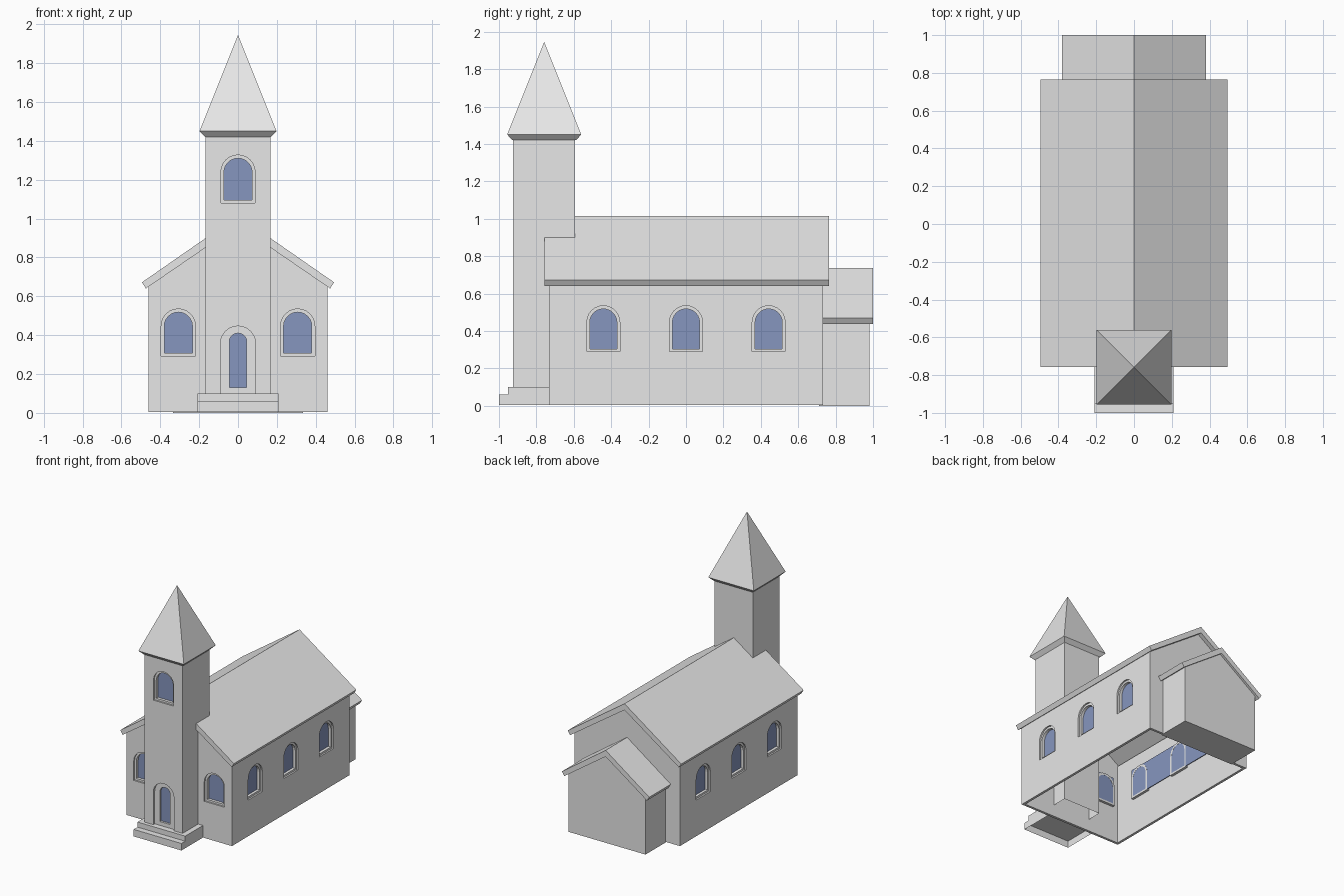
import bpy
import bmesh
from math import cos, sin, pi, sqrt
from mathutils import Matrix, Vector

if "Cube" in bpy.data.objects:
    bpy.data.objects.remove(bpy.data.objects["Cube"])


def material(name, rgb):
    m = bpy.data.materials.new(name)
    m.use_nodes = True
    m.diffuse_color = (*rgb, 1)
    m.node_tree.nodes["Principled BSDF"].inputs["Base Color"].default_value = (*rgb, 1)
    return m


GREY = material("plain grey", (0.8, 0.8, 0.8))
BLUE = material("window blue", (0.24, 0.305, 0.52))


def add_object(name, mesh, mat):
    mesh.materials.clear()
    mesh.materials.append(mat)
    ob = bpy.data.objects.new(name, mesh)
    bpy.context.collection.objects.link(ob)
    return ob


def bm_object(name, bm, mat=GREY):
    mesh = bpy.data.meshes.new(name)
    bm.to_mesh(mesh)
    bm.free()
    return add_object(name, mesh, mat)


def prism(name, profile, y0, y1, open_sides=()):
    """Extrude an xz profile along y, leaving out faces by direction."""
    bm = bmesh.new()
    face = bm.faces.new([bm.verts.new((x, y0, z)) for x, z in profile])
    new = bmesh.ops.extrude_face_region(bm, geom=[face], use_keep_orig=True)["geom"]
    bmesh.ops.translate(bm, vec=(0, y1 - y0, 0),
                        verts=[g for g in new if isinstance(g, bmesh.types.BMVert)])
    bmesh.ops.recalc_face_normals(bm, faces=bm.faces)
    bm.normal_update()
    gone = [f for f in bm.faces if any(f.normal.dot(Vector(d)) > 0.99 for d in open_sides)]
    bmesh.ops.delete(bm, geom=gone, context='FACES')
    return bm_object(name, bm)


def rect(u0, u1, v0, v1):
    return [(u0, v0), (u1, v0), (u1, v1), (u0, v1)]


def arch(u, v0, v1, w):
    """Round-headed outline centred on u."""
    r = w / 2
    head = [(u + r * cos(pi * i / 12), v1 - r + r * sin(pi * i / 12)) for i in range(13)]
    return [(u - r, v0), (u + r, v0)] + head


def panel(name, outline, holes, angle, dist, depth0, depth1, mat=GREY):
    """Upright plate with holes; its outside faces -y turned by angle."""
    cu = bpy.data.curves.new(name, 'CURVE')
    cu.dimensions = '2D'
    cu.fill_mode = 'BOTH'
    cu.extrude = (depth1 - depth0) / 2
    for pts in [outline] + holes:
        sp = cu.splines.new('POLY')
        sp.points.add(len(pts) - 1)
        for p, (u, v) in zip(sp.points, pts):
            p.co = (u, v, 0, 1)
        sp.use_cyclic_u = True
    tmp = bpy.data.objects.new(name + "_curve", cu)
    mesh = bpy.data.meshes.new_from_object(tmp)
    bpy.data.objects.remove(tmp)
    bm = bmesh.new()
    bm.from_mesh(mesh)
    bmesh.ops.remove_doubles(bm, verts=bm.verts, dist=0.0002)
    bmesh.ops.recalc_face_normals(bm, faces=bm.faces)
    for f in bm.faces:
        f.smooth = False
    place = (Matrix.Rotation(angle, 4, 'Z')
             @ Matrix.Translation((0, -dist + (depth0 + depth1) / 2, 0))
             @ Matrix.Rotation(pi / 2, 4, 'X'))
    bmesh.ops.transform(bm, matrix=place, verts=bm.verts)
    bpy.data.meshes.remove(mesh)
    return bm_object(name, bm, mat)


def window(name, u, v0, v1, angle, dist, plate=True):
    """Recessed frame with a pane behind it; returns the wall hole."""
    outer = arch(u, v0, v1, 0.176)
    panel(name + "_frame", outer, [arch(u, v0 + 0.015, v1 - 0.017, 0.145)],
          angle, dist, 0.012, 0.04)
    if plate:
        panel(name + "_glass", rect(u - 0.08, u + 0.08, v0 + 0.01, v1 - 0.01), [],
              angle, dist, 0.034, 0.039, BLUE)
    return outer


WALL = 0.02
W, L = 0.46, 0.7325
BASE = 0.005

# Nave side walls, each with three windows sharing one long pane
side = rect(-L, L, BASE, 0.65)
for label, angle in (("right", -pi / 2), ("left", pi / 2)):
    holes = [window(f"{label}_window_{i}", u, 0.29, 0.535, angle, W, False)
             for i, u in enumerate((-0.442, 0, 0.442))]
    panel(f"{label}_wall", side, holes, angle, W, 0, WALL)
    panel(f"{label}_glass", rect(-0.53, 0.53, 0.295, 0.53), [], angle, W, 0.034, 0.039, BLUE)

# Nave gables
gable = [(-W, BASE), (W, BASE), (W, 0.65), (0, 0.967), (-W, 0.65)]
holes = [window(f"front_window_{i}", u, 0.293, 0.535, 0, L)
         for i, u in enumerate((-0.307, 0.307))]
panel("front_gable", gable, holes, 0, L, 0, WALL)
panel("back_gable", gable, [], pi, L, 0, WALL)


# Roofs
def roof(name, ridge, eave, foot, thick, y0, y1):
    (ex, ez), (fx, fz) = eave, foot
    prism(name, [(0, ridge), (ex, ez), (fx, fz), (0, ridge - thick), (-fx, fz), (-ex, ez)],
          y0, y1)


roof("nave_roof", 1.015, (0.494, 0.672), (0.474, 0.64), 0.05, -0.757, 0.765)
roof("annex_roof", 0.738, (0.38, 0.47), (0.36, 0.438), 0.05, 0.73, 1.0)

# Rear annex
prism("annex", [(-0.335, 0), (0.335, 0), (0.335, 0.455), (0, 0.69), (-0.335, 0.455)],
      0.712, 0.982)

# Tower shell and its front wall
T = 0.166
FRONT = 0.925
prism("tower_walls", rect(-T, T, 0.1, 1.425), -FRONT, -0.594,
      [(0, -1, 0), (0, 0, -1)])
door = arch(0, 0.1, 0.447, 0.18)
bell = window("tower_window", 0, 1.08, 1.327, 0, FRONT)
panel("tower_front", rect(-T, T, 0.098, 1.425), [door, bell], 0, FRONT, 0, WALL)

# Door leaf with narrow pane
panel("door", door, [arch(0, 0.13, 0.41, 0.09)], 0, FRONT, 0.018, 0.04)
panel("door_glass", rect(-0.06, 0.06, 0.12, 0.42), [], 0, FRONT, 0.034, 0.039, BLUE)

# Spire with flared underside
bm = bmesh.new()
for r0, r1, z0, z1 in ((0.17, 0.198, 1.42, 1.45), (0.198, 0, 1.45, 1.945)):
    bmesh.ops.create_cone(
        bm, segments=4, cap_ends=False, radius1=r0 * sqrt(2), radius2=r1 * sqrt(2),
        depth=z1 - z0,
        matrix=Matrix.Translation((0, -0.758, (z0 + z1) / 2)) @ Matrix.Rotation(pi / 4, 4, 'Z'))
bmesh.ops.remove_doubles(bm, verts=bm.verts, dist=0.0005)
bmesh.ops.recalc_face_normals(bm, faces=bm.faces)
bm_object("spire", bm)

# Entrance steps, hollow underneath
S = 0.208
prism("lower_step", rect(-S, S, BASE, 0.06), -1.0, -L, [(0, 0, -1)])
prism("upper_step", rect(-S, S, 0.06, 0.1), -0.953, -L, [(0, 0, -1)])
